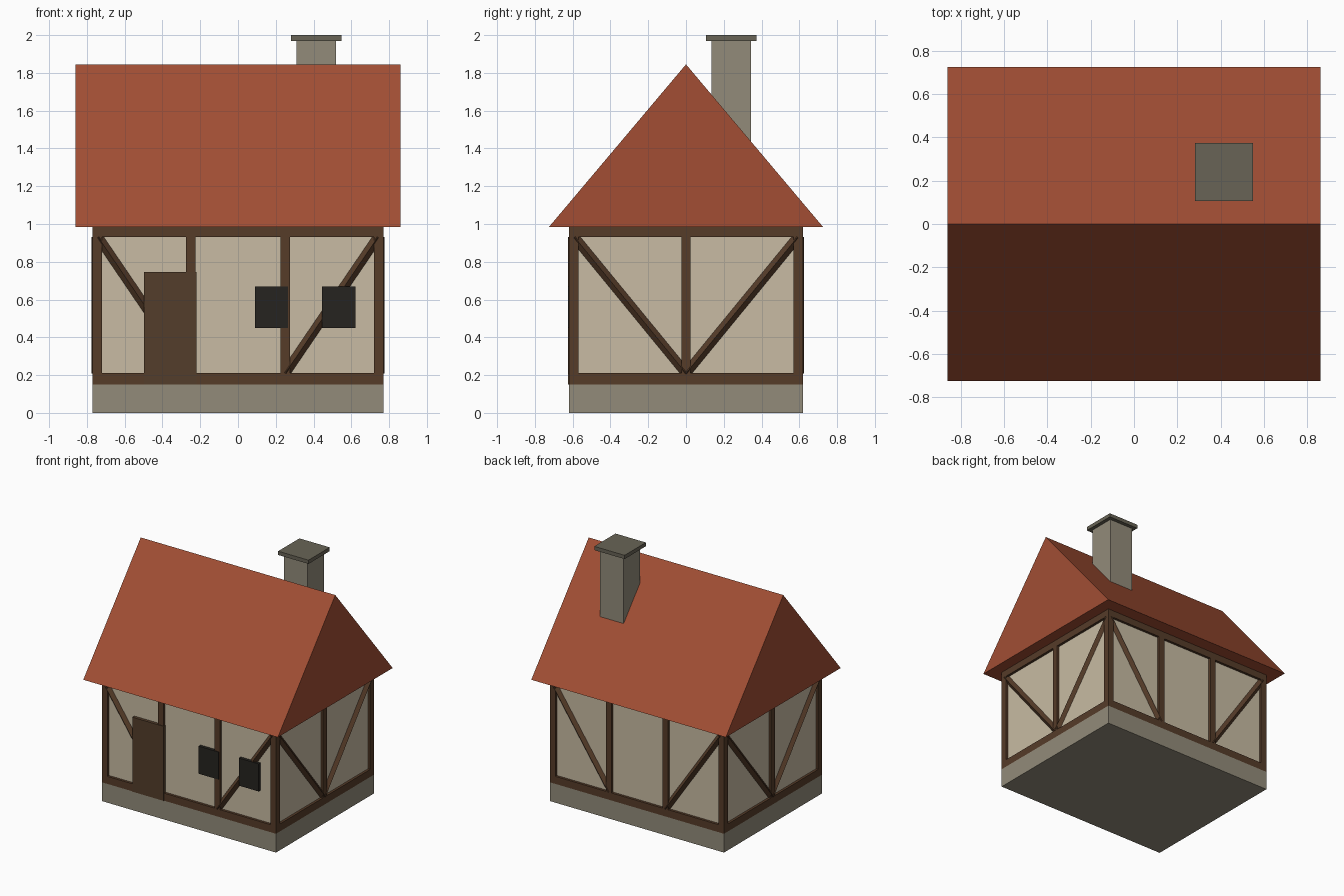
import bpy, bmesh
from mathutils import Vector, Matrix

if "Cube" in bpy.data.objects:
    bpy.data.objects.remove(bpy.data.objects["Cube"])


def material(name, r, g, b):
    m = bpy.data.materials.new(name)
    m.diffuse_color = (r, g, b, 1)
    m.use_nodes = True
    m.node_tree.nodes["Principled BSDF"].inputs["Base Color"].default_value = m.diffuse_color
    return m


STONE = material("stone", 0.29, 0.26, 0.195)
DARK_STONE = material("dark_stone", 0.14, 0.127, 0.093)
PLASTER = material("plaster", 0.58, 0.50, 0.366)
WOOD = material("timber", 0.093, 0.045, 0.022)
DOOR = material("door_wood", 0.088, 0.048, 0.024)
GLASS = material("dark_glass", 0.019, 0.017, 0.014)
TILE = material("roof_tile", 0.36, 0.076, 0.034)


def finish(name, bm, mat):
    bmesh.ops.recalc_face_normals(bm, faces=bm.faces)
    me = bpy.data.meshes.new(name)
    bm.to_mesh(me)
    bm.free()
    me.materials.append(mat)
    ob = bpy.data.objects.new(name, me)
    bpy.context.collection.objects.link(ob)
    return ob


def box(name, x, y, z, mat):
    """Box from (min, max) ranges on each axis."""
    bm = bmesh.new()
    bmesh.ops.create_cube(bm, size=1)
    for v in bm.verts:
        v.co = [r[0] + (c + 0.5) * (r[1] - r[0]) for c, r in zip(v.co, (x, y, z))]
    return finish(name, bm, mat)


def brace(name, a, b, radius=0.025):
    """Four-sided bar set on edge, running from a to b."""
    a, b = Vector(a), Vector(b)
    d = b - a
    rot = d.to_track_quat('Z', 'Y').to_matrix().to_4x4()
    bm = bmesh.new()
    bmesh.ops.create_cone(bm, cap_ends=True, segments=4, radius1=radius,
                          radius2=radius, depth=d.length,
                          matrix=Matrix.Translation((a + b) / 2) @ rot)
    return finish(name, bm, WOOD)


HX, HY = 0.77, 0.62          # half size of the house
T = 0.05                     # timber thickness
BOTTOM, SILL, HEAD, EAVE = 0.15, 0.21, 0.93, 0.99

# Stone base and plaster walls
box("stone_base", (-HX, HX), (-HY, HY), (0, BOTTOM), STONE)
box("plaster_walls", (-0.75, 0.75), (-0.60, 0.60), (BOTTOM, EAVE), PLASTER)


def span(c, half=T / 2):
    return (c - half, c + half)


px, py = HX - T / 2, HY - T / 2

# Long walls: posts, sill, head beam and braces
for s, side in ((-1, "front"), (1, "back")):
    for i, x in enumerate((-px, -0.25, 0.25, px)):
        box(f"{side}_post_{i + 1}", span(x), span(s * py), (BOTTOM, EAVE), WOOD)
    box(f"{side}_sill", (-HX + 0.003, HX - 0.003), span(s * py), (BOTTOM, SILL), WOOD)
    box(f"{side}_head_beam", (-HX + 0.003, HX - 0.003), span(s * py), (HEAD, EAVE), WOOD)
    for m in (-1, 1):
        brace(f"{side}_brace_{'left' if m < 0 else 'right'}",
              (m * 0.25, s * 0.60, SILL), (m * 0.74, s * 0.60, HEAD))

# Gable walls: middle post, sill, head beam and braces
for s, side in ((-1, "left"), (1, "right")):
    box(f"{side}_middle_post", span(s * px), span(0), (BOTTOM, EAVE), WOOD)
    box(f"{side}_sill", span(s * px), (-HY + 0.003, HY - 0.003), (BOTTOM, SILL), WOOD)
    box(f"{side}_head_beam", span(s * px), (-HY + 0.003, HY - 0.003), (HEAD, EAVE), WOOD)
    for m in (-1, 1):
        brace(f"{side}_brace_{'front' if m < 0 else 'back'}",
              (s * 0.75, 0, SILL), (s * 0.75, m * 0.59, HEAD))

# Door and windows
box("door", (-0.497, -0.22), (-0.625, -0.59), (BOTTOM, 0.745), DOOR)
for i, x in enumerate((0.178, 0.533)):
    box(f"window_{i + 1}", span(x, 0.088), (-0.625, -0.59), (0.45, 0.67), GLASS)

# Roof: solid gabled prism
bm = bmesh.new()
profile = [(-0.725, 0.985), (0.725, 0.985), (0, 1.845)]
gable = bm.faces.new([bm.verts.new((-0.86, y, z)) for y, z in profile])
ext = bmesh.ops.extrude_face_region(bm, geom=[gable], use_keep_orig=True)
bmesh.ops.translate(bm, vec=(1.72, 0, 0),
                    verts=[g for g in ext["geom"] if isinstance(g, bmesh.types.BMVert)])
finish("roof", bm, TILE)

# Chimney
box("chimney", span(0.415, 0.105), span(0.24, 0.105), (1.3, 1.97), STONE)
box("chimney_cap", span(0.415, 0.134), span(0.24, 0.134), (1.97, 2.0), DARK_STONE)
